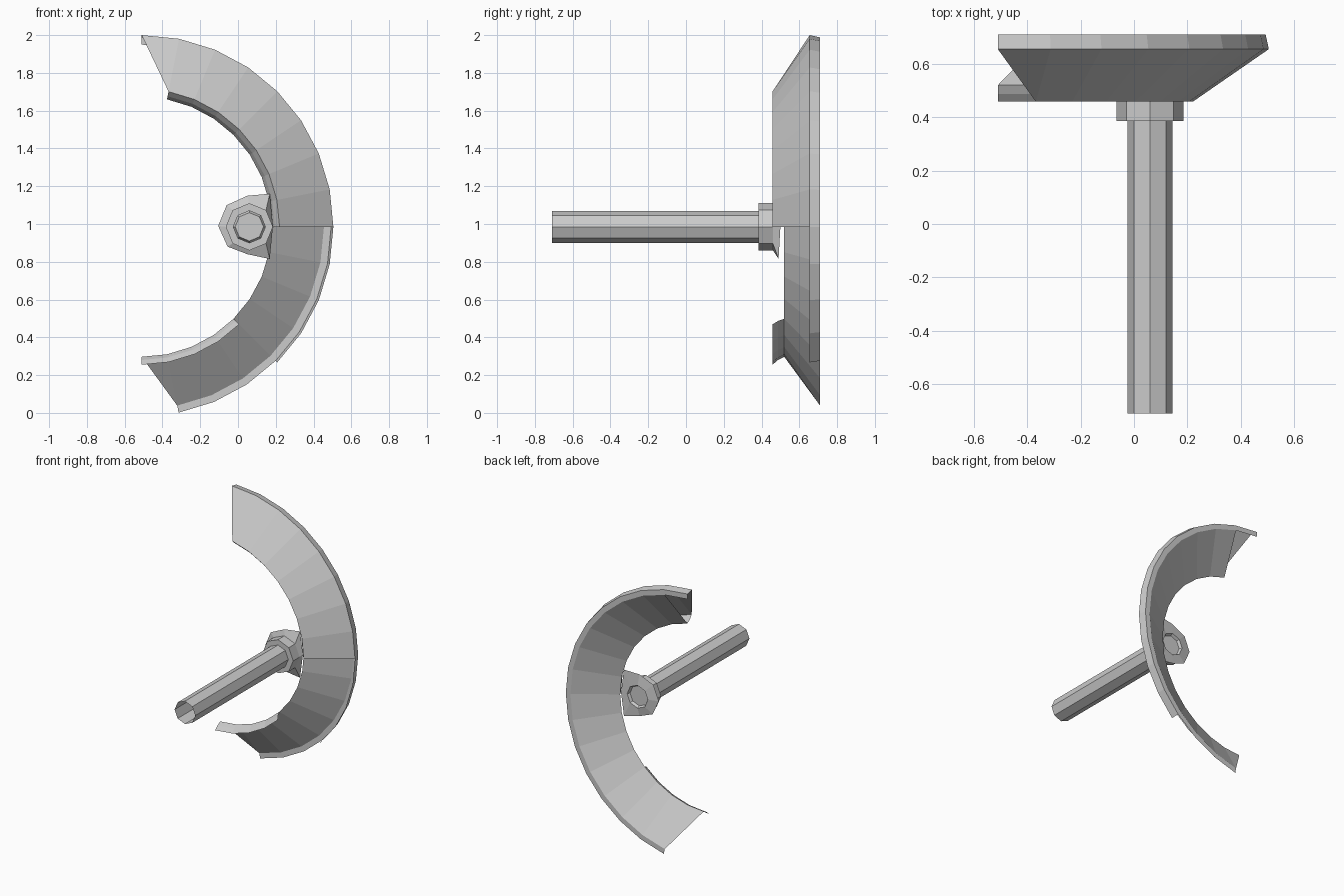
import bpy, bmesh, math
from math import sin, cos, radians

if "Cube" in bpy.data.objects:
    bpy.data.objects.remove(bpy.data.objects["Cube"])

CX, CZ = -0.51, 0.985      # centre of the arc
STEP = 11.25               # 32 sides per full turn


def finish(name, bm):
    bmesh.ops.remove_doubles(bm, verts=bm.verts, dist=0.0005)
    me = bpy.data.meshes.new(name)
    bm.to_mesh(me)
    bm.free()
    ob = bpy.data.objects.new(name, me)
    bpy.context.collection.objects.link(ob)
    return ob


def polar(r, y, k):
    a = radians(k * STEP)
    return (CX + r * cos(a), y, CZ + r * sin(a))


def face(bm, pts):
    bm.faces.new([bm.verts.new(p) for p in pts])


def band(bm, p, q, k0, k1):
    """Strip of quads between two (radius, y) profile points, step k0 to k1."""
    for k in range(k0, k1):
        face(bm, [polar(*p, k), polar(*p, k + 1), polar(*q, k + 1), polar(*q, k)])


# profile of the broken wheel rim, as (radius, y)
FRONT_IN, FRONT_OUT = (0.73, 0.458), (1.015, 0.655)
RIM_BACK, BACK_OUT = (1.003, 0.71), (0.965, 0.71)
LIP_MID, BACK_IN = (0.705, 0.487), (0.688, 0.52)

# front cone, upper half, with a slanted broken end
bm = bmesh.new()
band(bm, FRONT_IN, FRONT_OUT, 0, 7)
face(bm, [polar(*FRONT_IN, 7), polar(*FRONT_OUT, 7), polar(*FRONT_OUT, 8)])
# outer edge and flat back edge
band(bm, FRONT_OUT, RIM_BACK, -4, 8)
band(bm, RIM_BACK, BACK_OUT, -7, 8)
# inner lip, in two broken pieces
for k0, k1 in ((0, 7), (-8, -4)):
    band(bm, FRONT_IN, LIP_MID, k0, k1)
    band(bm, LIP_MID, BACK_IN, k0, k1)
finish("rim_front", bm)

# back cone with a slanted lower end
bm = bmesh.new()
band(bm, BACK_OUT, BACK_IN, -7, 7)
face(bm, [polar(*BACK_OUT, -7), polar(*BACK_IN, -7), polar(*BACK_IN, -8)])
finish("rim_back", bm)

HX, HZ = 0.06, 0.985       # axle centre


def ring(r, y, n=8):
    return [(HX + r * cos(2 * math.pi * i / n), y, HZ + r * sin(2 * math.pi * i / n))
            for i in range(n)]


def loft(bm, rings):
    for a, b in zip(rings, rings[1:]):
        n = len(a)
        for i in range(n):
            j = (i + 1) % n
            face(bm, [a[i], a[j], b[j], b[i]])


# open octagonal axle
bm = bmesh.new()
loft(bm, [ring(0.085, -0.71), ring(0.085, 0.385)])
finish("axle", bm)

# collar flaring into the broken hub plate that meets the rim
plate = [(0.185, 0.50, 0.99), (0.168, 0.49, 1.16), (0.05, 0.475, 1.15), (-0.06, 0.47, 1.10),
         (-0.105, 0.47, 0.99), (-0.055, 0.47, 0.88), (0.05, 0.475, 0.84), (0.168, 0.49, 0.815)]
bm = bmesh.new()
loft(bm, [ring(0.085, 0.385), ring(0.125, 0.385), ring(0.125, 0.46), plate])
finish("hub_collar", bm)

# back of the hub with a capped axle end
bm = bmesh.new()
loft(bm, [plate, ring(0.085, 0.485), ring(0.075, 0.465)])
face(bm, ring(0.075, 0.465))
finish("hub_back", bm)
